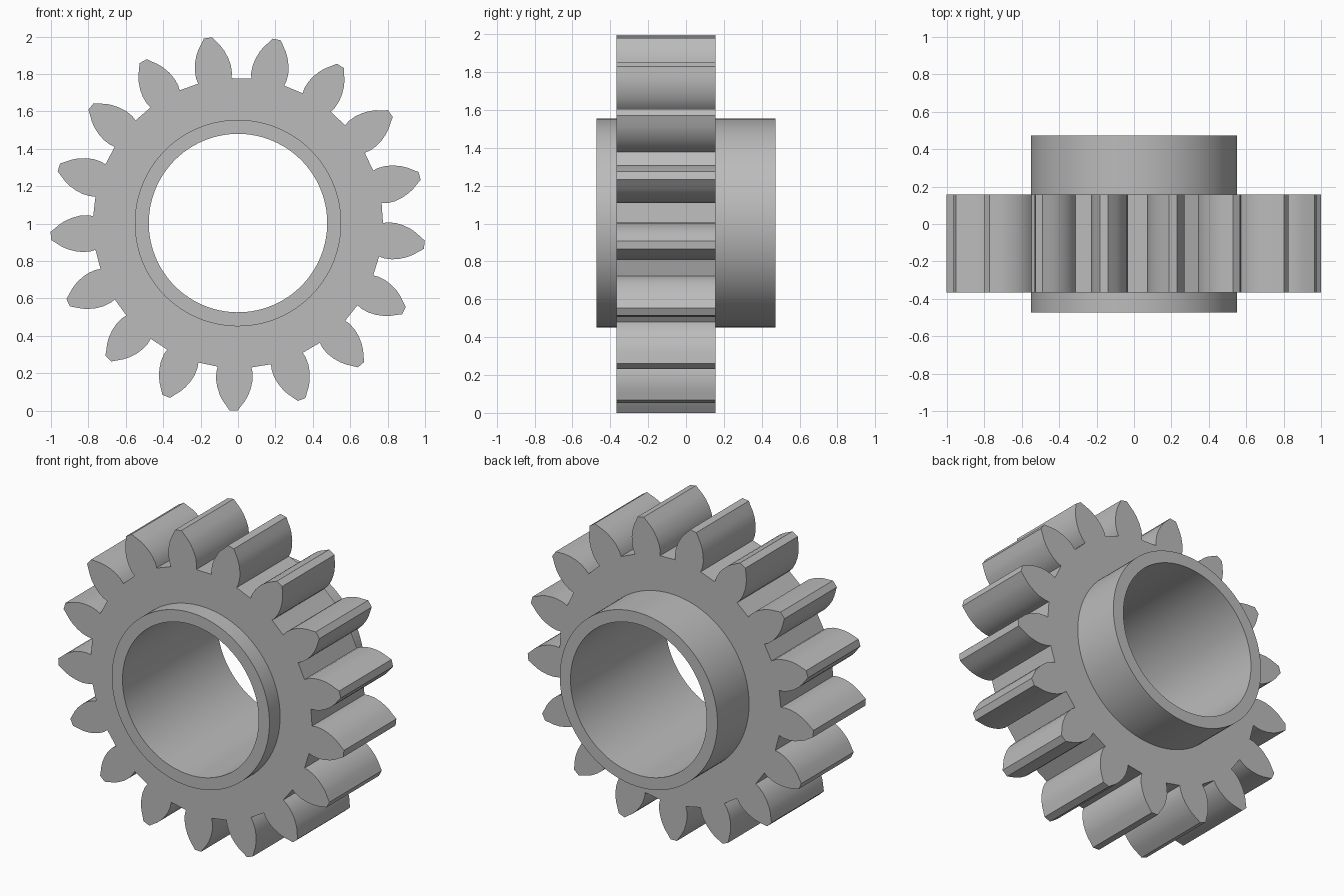
import bpy, bmesh, math

if "Cube" in bpy.data.objects:
    bpy.data.objects.remove(bpy.data.objects["Cube"])

TEETH = 17
ARC = 6                          # hub segments per tooth
PITCH = 2 * math.pi / TEETH
PHASE = math.radians(268.65)     # direction of the lowest tooth
CZ = 1.003
BORE, HUB, ROOT = 0.477, 0.552, 0.775
Y0, Y1 = -0.367, 0.157           # toothed rim
HUB_Y = 0.474                    # hub half length

# half tooth flank: (radius along tooth axis, half width)
FLANK = [(0.770, 0.090), (0.798, 0.097), (0.84, 0.0975), (0.88, 0.090),
         (0.92, 0.076), (0.95, 0.060), (0.98, 0.038), (1.003, 0.022)]

steel = bpy.data.materials.new("grey metal")
steel.diffuse_color = (0.5, 0.5, 0.5, 1)
steel.use_nodes = True
steel.node_tree.nodes["Principled BSDF"].inputs["Base Color"].default_value = steel.diffuse_color


def polar(r, a, y):
    return (r * math.cos(a), y, CZ + r * math.sin(a))


def finish(bm, name, angle):
    bmesh.ops.remove_doubles(bm, verts=bm.verts, dist=1e-5)
    bmesh.ops.recalc_face_normals(bm, faces=bm.faces)
    me = bpy.data.meshes.new(name)
    bm.to_mesh(me)
    bm.free()
    me.materials.append(steel)
    ob = bpy.data.objects.new(name, me)
    bpy.context.collection.objects.link(ob)
    bpy.ops.object.select_all(action='DESELECT')
    ob.select_set(True)
    bpy.context.view_layer.objects.active = ob
    bpy.ops.object.shade_smooth_by_angle(angle=math.radians(angle))


# Toothed rim: one sector per tooth, from mid gap to mid gap
bm = bmesh.new()
for i in range(TEETH):
    mid = PHASE + i * PITCH
    a0, a1 = mid - PITCH / 2, mid + PITCH / 2
    land = ROOT * math.cos(PITCH * 0.18)
    side = [(math.hypot(r, w), math.atan2(w, r)) for r, w in FLANK]
    outline = [(land, a0)] + [(r, mid - a) for r, a in side]
    outline += [(r, mid + a) for r, a in reversed(side)] + [(land, a1)]
    inner = [(HUB, a1 - PITCH * k / ARC) for k in range(ARC + 1)]
    for y in (Y0, Y1):
        bm.faces.new([bm.verts.new(polar(r, a, y)) for r, a in outline + inner])
    for p, q in zip(outline, outline[1:]):
        bm.faces.new([bm.verts.new(polar(*p, Y0)), bm.verts.new(polar(*q, Y0)),
                      bm.verts.new(polar(*q, Y1)), bm.verts.new(polar(*p, Y1))])
finish(bm, "toothed_rim", 25)

# Hub: a tube through the rim, square profile swept around the axis
bm = bmesh.new()
profile = [(BORE, -HUB_Y), (HUB, -HUB_Y), (HUB, HUB_Y), (BORE, HUB_Y)]
n = TEETH * ARC
rings = [[bm.verts.new(polar(r, PHASE + PITCH / 2 + 2 * math.pi * k / n, y))
          for r, y in profile] for k in range(n)]
for k in range(n):
    a, b = rings[k], rings[(k + 1) % n]
    for j in range(4):
        m = (j + 1) % 4
        bm.faces.new((a[j], a[m], b[m], b[j]))
finish(bm, "hub_tube", 30)
